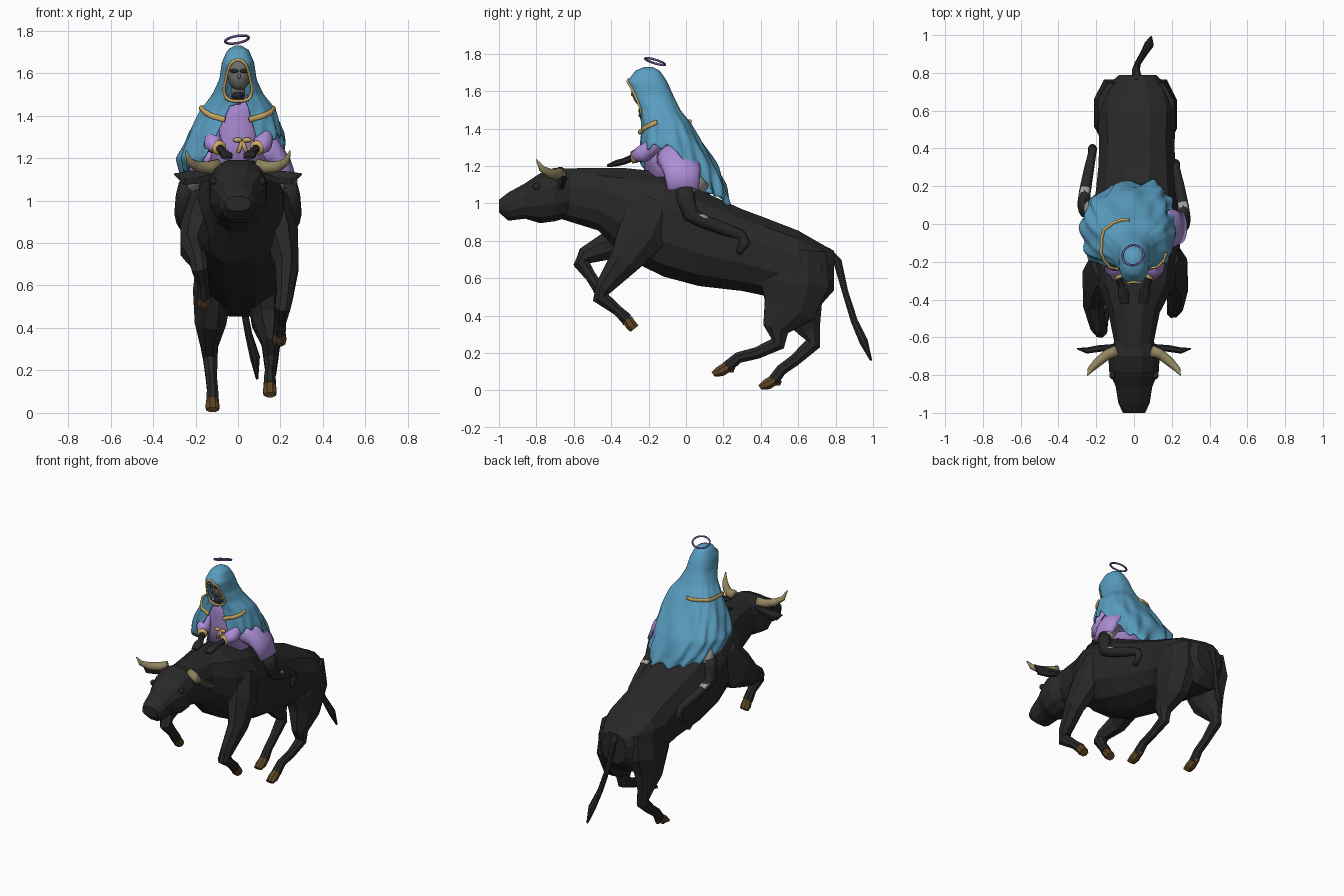
import bpy, bmesh
from math import sin, cos, pi, radians, copysign
from mathutils import Vector

if "Cube" in bpy.data.objects:
    bpy.data.objects.remove(bpy.data.objects["Cube"], do_unlink=True)


def material(name, *rgb):
    m = bpy.data.materials.new(name)
    m.use_nodes = True
    m.diffuse_color = (*rgb, 1)
    shader = m.node_tree.nodes["Principled BSDF"]
    shader.inputs["Base Color"].default_value = (*rgb, 1)
    shader.inputs["Roughness"].default_value = .8
    return m


BLACK = material("black hide", .021, .021, .021)
BLUE = material("blue cloth", .1, .34, .53)
LILAC = material("lilac cloth", .42, .27, .68)
GOLD = material("gold trim", .6, .4, .12)
HORN = material("horn", .29, .24, .12)
HOOF = material("brown hoof", .11, .06, .018)
GREY = material("grey skin", .16, .16, .155)
PALE = material("pale grey skin", .36, .36, .35)
VIOLET = material("dark violet", .15, .09, .27)


def finish(bm, name, mat, smooth):
    bmesh.ops.recalc_face_normals(bm, faces=bm.faces)
    mesh = bpy.data.meshes.new(name)
    bm.to_mesh(mesh)
    bm.free()
    mesh.materials.append(mat)
    for poly in mesh.polygons:
        poly.use_smooth = smooth
    obj = bpy.data.objects.new(name, mesh)
    bpy.context.collection.objects.link(obj)
    return obj


def signed_power(v, p):
    return copysign(abs(v) ** p, v)


def tube(name, pts, mat, n=8, ref=(1, 0, 0), axis=None, smooth=False, closed=False, boxy=1):
    """Loft rings (x, y, z, half width along ref, half depth) along a path."""
    bm = bmesh.new()
    rings = []
    count = len(pts)
    for i, (x, y, z, a, b) in enumerate(pts):
        before = pts[i - 1] if closed or i else pts[0]
        after = pts[(i + 1) % count] if closed or i < count - 1 else pts[i]
        t = Vector(axis or Vector(after[:3]) - Vector(before[:3])).normalized()
        side = Vector(ref) - t * t.dot(Vector(ref))
        side.normalize()
        up = t.cross(side)
        ring = []
        for k in range(n):
            ang = 2 * pi * (k + .5) / n
            ring.append(bm.verts.new(Vector((x, y, z)) + side * a * signed_power(cos(ang), boxy)
                                     + up * b * signed_power(sin(ang), boxy)))
        rings.append(ring)
    pairs = list(zip(rings, rings[1:])) + ([(rings[-1], rings[0])] if closed else [])
    for r, q in pairs:
        for k in range(n):
            bm.faces.new((r[k], r[(k + 1) % n], q[(k + 1) % n], q[k]))
    if not closed:
        bm.faces.new(rings[0])
        bm.faces.new(rings[-1])
    return finish(bm, name, mat, smooth)


def ball(name, loc, scale, mat):
    bm = bmesh.new()
    bmesh.ops.create_uvsphere(bm, u_segments=16, v_segments=10, radius=1)
    bmesh.ops.scale(bm, vec=scale, verts=bm.verts)
    bmesh.ops.translate(bm, vec=loc, verts=bm.verts)
    return finish(bm, name, mat, True)


def trunk(name, rows):
    """Loft of upright sections (x, y, bottom, top, half width)."""
    pts = [(x, y, (lo + hi) / 2, w, (hi - lo) / 2) for x, y, lo, hi, w in rows]
    return tube(name, pts, BLACK, n=12, axis=(0, 1, 0), boxy=.85)


def lerp_rows(rows, v):
    """Piecewise linear lookup on rows sorted by their first value."""
    for p, q in zip(rows, rows[1:]):
        if v <= q[0]:
            f = max(0, (v - p[0]) / (q[0] - p[0]))
            return [a + (b - a) * f for a, b in zip(p[1:], q[1:])]
    return list(rows[-1][1:])


# Bull body and head
trunk("bull_body", [
    (0, -.66, .91, 1.19, .1), (0, -.47, .85, 1.195, .14), (.01, -.32, .70, 1.195, .21),
    (.01, -.12, .60, 1.175, .24), (.01, .07, .55, 1.08, .23), (.015, .3, .525, .975, .21),
    (.015, .42, .5, .93, .205), (.015, .6, .46, .86, .215), (.015, .72, .45, .79, .18),
    (.02, .79, .53, .75, .1)])
trunk("bull_head", [
    (0, -.6, .93, 1.18, .1), (0, -.7, .9, 1.195, .14), (0, -.78, .89, 1.165, .135),
    (0, -.86, .915, 1.11, .1), (0, -.95, .905, 1.06, .085), (0, -1, .95, 1.02, .06)])

# Horns, ears, eyes and nostrils
for s, label in ((1, "left"), (-1, "right")):
    tube(label + "_horn", [
        (s * .09, -.67, 1.165, .032, .03), (s * .14, -.69, 1.155, .03, .028),
        (s * .19, -.73, 1.16, .026, .025), (s * .23, -.77, 1.185, .017, .017),
        (s * .245, -.8, 1.235, .003, .003)], HORN, n=12, ref=(0, 0, 1), smooth=True)
    tube(label + "_ear", [
        (s * .1, -.65, 1.13, .02, .015), (s * .19, -.66, 1.11, .036, .018),
        (s * .25, -.67, 1.105, .036, .016), (s * .3, -.66, 1.125, .004, .004)],
        BLACK, n=6, ref=(0, 0, 1))
    ball(label + "_eye", (s * .115, -.8, 1.09), (.015, .022, .018), BLACK)
    ball(label + "_nostril", (s * .04, -.98, .99), (.018, .02, .016), BLACK)

# Tail
tube("tail", [
    (.02, .75, .74, .03, .03), (.01, .81, .69, .022, .025), (.02, .85, .53, .016, .018),
    (.05, .9, .37, .018, .02), (.08, .95, .26, .025, .025), (.09, .99, .16, .006, .006)], BLACK)

# Bull legs: shoulder or hip down to the fetlock, then the hoof
LEGS = {
    "left_foreleg": [
        (.16, -.16, 1.0, .08, .12), (.2, -.24, .83, .09, .14), (.23, -.33, .69, .06, .09),
        (.22, -.44, .55, .042, .05), (.21, -.46, .5, .04, .045), (.2, -.37, .43, .028, .03),
        (.195, -.315, .38, .032, .034)],
    "right_foreleg": [
        (-.15, -.2, 1.0, .08, .12), (-.19, -.3, .84, .09, .14), (-.215, -.42, .77, .06, .08),
        (-.19, -.54, .72, .045, .05), (-.18, -.56, .68, .042, .045), (-.165, -.51, .61, .03, .032),
        (-.16, -.47, .55, .034, .034)],
    "left_hindleg": [
        (.12, .58, .74, .1, .18), (.135, .58, .57, .1, .2), (.14, .55, .43, .08, .15),
        (.155, .48, .33, .048, .075), (.155, .49, .25, .036, .045), (.155, .38, .2, .028, .034),
        (.15, .28, .175, .028, .032), (.15, .22, .125, .032, .034)],
    "right_hindleg": [
        (-.1, .6, .74, .1, .16), (-.12, .59, .57, .1, .19), (-.13, .61, .43, .08, .13),
        (-.135, .66, .32, .045, .065), (-.13, .68, .25, .036, .045), (-.125, .58, .16, .028, .034),
        (-.12, .51, .11, .028, .032), (-.12, .47, .055, .032, .034)]}
for name, path in LEGS.items():
    x, y, z = path[-1][:3]
    hind = "hind" in name
    step, drop = (-.075, .04) if hind else (.04, .05)
    tube(name, path, BLACK)
    tube(name + "_hoof", [
        (x, y, z, .03, .032), (x, y + step * .5, z - drop * .6, .035, .032),
        (x, y + step, z - drop, .03, .015 if hind else .03)], HOOF, axis=(0, step, -.05))
    tube(name + "_dewclaw", [
        (x, y - step * .3, z - .005, .022, .02), (x, y - step * .3, z - .03, .012, .01)],
        HOOF if hind else BLACK, n=6)

# Rider: dress, neck and head
tube("dress", [
    (0, -.1, 1.14, .15, .13), (0, -.13, 1.28, .11, .09), (0, -.16, 1.4, .11, .08),
    (0, -.17, 1.46, .085, .065), (0, -.18, 1.5, .04, .04)],
    LILAC, n=20, axis=(0, 0, 1), smooth=True)
tube("neck", [(0, -.19, 1.46, .035, .05), (0, -.205, 1.56, .035, .045)], GREY, n=12, smooth=True)
ball("face", (.005, -.228, 1.595), (.055, .06, .078), GREY)
ball("nose", (.005, -.285, 1.585), (.007, .01, .014), GREY)
ball("throat_tuft", (0, -.225, 1.495), (.028, .03, .022), BLACK)
for s in (1, -1):
    ball("glasses_lens", (.005 + s * .022, -.281, 1.61), (.021, .011, .01), BLACK)
    ball("bow_loop", (.02 + s * .022, -.232, 1.285), (.022, .012, .012), GOLD)
    tube("bow_tail", [(.02, -.232, 1.28, .009, .006), (.02 + s * .02, -.238, 1.225, .009, .006)],
         GOLD, n=12, smooth=True)

# Rider: arms and bare legs
for s, label in ((1, "left"), (-1, "right")):
    up = (0, 0, 1)
    tube(label + "_sleeve", [
        (s * .09, -.13, 1.4, .045, .045), (s * .125, -.17, 1.31, .045, .045),
        (s * .115, -.23, 1.265, .048, .046), (s * .09, -.275, 1.25, .034, .032)],
        LILAC, n=12, ref=(0, 1, 0), smooth=True)
    tube(label + "_cuff", [(s * .092, -.268, 1.25, .036, .034), (s * .086, -.288, 1.247, .034, .032)],
         GOLD, n=16, ref=up, smooth=True)
    tube(label + "_hand", [
        (s * .09, -.27, 1.25, .02, .02), (s * .065, -.33, 1.225, .018, .02),
        (s * .055, -.37, 1.215, .018, .032), (s * .05, -.42, 1.2, .008, .024)], BLACK, ref=up)
    back = 0 if s > 0 else .08
    tube(label + "_thigh", [(s * .17, -.02 + back / 2, 1.17, .05, .06),
                            (s * .245, .01 + back, 1.05, .036, .045)], PALE, n=12, smooth=True)
    tube(label + "_leg", [
        (s * .24, -.005 + back, 1.08, .04, .05), (s * .255, 0 + back, 1.02, .04, .05),
        (s * .265, .025 + back, .94, .036, .042), (s * .26, .09 + back, .905, .032, .036),
        (s * .24, .2 + back, .865, .028, .034), (s * .22, .3 + back, .83, .022, .025),
        (s * .22, .315 + back, .79, .024, .03), (s * .225, .28 + back, .73, .02, .014)],
        BLACK, n=10, smooth=True)
    tube(label + "_leg_patch", [
        (s * .265, .055 + back, .94, .028, .016), (s * .258, .115 + back, .918, .026, .016)],
        PALE, n=12, smooth=True)

# Skirt gathered over each thigh
tube("left_skirt", [
    (.05, -.07, 1.24, .1, .09), (.14, -.04, 1.235, .11, .08), (.205, -.02, 1.17, .1, .05),
    (.25, -.015, 1.075, .085, .035)], LILAC, n=16, ref=(0, 1, 0), smooth=True)
tube("right_skirt", [
    (-.05, -.06, 1.22, .1, .08), (-.12, -.03, 1.2, .1, .06), (-.2, .02, 1.15, .07, .03)],
    LILAC, n=16, ref=(0, 1, 0), smooth=True)

# Hooded cloak: rows of height, centre x, front y, back y, half width
CLOAK = [
    (1.0, .02, -.15, .23, .21), (1.1, -.01, -.22, .205, .245), (1.2, -.03, -.25, .165, .25),
    (1.32, -.01, -.25, .09, .22), (1.43, 0, -.24, .025, .175), (1.5, 0, -.25, -.03, .12),
    (1.57, 0, -.285, -.065, .088), (1.65, 0, -.315, -.1, .076), (1.71, 0, -.27, -.14, .05),
    (1.73, 0, -.22, -.18, .015)]
HEM = [(-180, 1.01), (-130, 1.05), (-90, 1.1), (-50, 1.16), (-23, 1.2), (-10, 1.46), (10, 1.46),
       (22, 1.3), (60, 1.3), (85, 1.31), (105, 1.19), (125, 1.08), (150, 1.0), (180, 1.01)]


def cloak_point(deg, z, grow=1.0):
    cx, front, rear, w = lerp_rows(CLOAK, z)
    th = radians(deg)
    depth = max(0, 1.6 - z)
    f = grow * (1 + depth * (.08 * sin(9 * th + 14 * z) + .07 * sin(16 * th - 19 * z)))
    return Vector((cx + w * f * signed_power(sin(th), .8),
                   (front + rear) / 2 - (rear - front) / 2 * f * signed_power(cos(th), .8), z))


COLS, ROWS, TOP = 120, 40, CLOAK[-1][0]
bm = bmesh.new()
grid = []
for c in range(COLS):
    deg = -180 + 360 * c / COLS
    hem = lerp_rows(HEM, deg)[0] + .015 * sin(radians(deg) * 13)
    grid.append([bm.verts.new(cloak_point(deg, TOP + (hem - TOP) * r / ROWS))
                 for r in range(ROWS + 1)])
for c in range(COLS):
    deg = -180 + 360 * (c + .5) / COLS
    here, after = grid[c], grid[(c + 1) % COLS]
    for r in range(ROWS):
        z = (here[r].co.z + after[r + 1].co.z) / 2
        if (deg / 35) ** 2 + ((z - 1.565) / .095) ** 2 > 1:
            bm.faces.new((here[r], after[r], after[r + 1], here[r + 1]))
bm.faces.new([column[0] for column in grid])
cloak = finish(bm, "hooded_cloak", BLUE, True)
thick = cloak.modifiers.new("thickness", "SOLIDIFY")
thick.thickness = .008

# Gold trim round the hood opening and along the shoulder edge
opening = [cloak_point(35 * cos(a), 1.565 + .097 * sin(a), 1.01)
           for a in (2 * pi * k / 40 for k in range(40))]
tube("hood_trim", [(*p, .007, .007) for p in opening], GOLD, n=12, ref=(0, 1, .3),
     closed=True, smooth=True)
for name, start, end in (("right_shoulder_trim", -175, -12), ("left_shoulder_trim", 12, 75)):
    path = []
    for k in range(41):
        deg = start + (end - start) * k / 40
        path.append((*cloak_point(deg, 1.37 + .065 * min(1, abs(deg) / 75), 1.02), .013, .008))
    tube(name, path, GOLD, n=12, ref=(.01, .02, 1), smooth=True)

# Halo
bpy.ops.mesh.primitive_torus_add(
    major_segments=40, minor_segments=12, major_radius=.056, minor_radius=.006,
    location=(-.005, -.165, 1.758), rotation=(-.3, -.18, 0))
halo = bpy.context.object
halo.name = "halo"
halo.data.materials.append(VIOLET)
bpy.ops.object.shade_smooth_by_angle(angle=radians(60))
